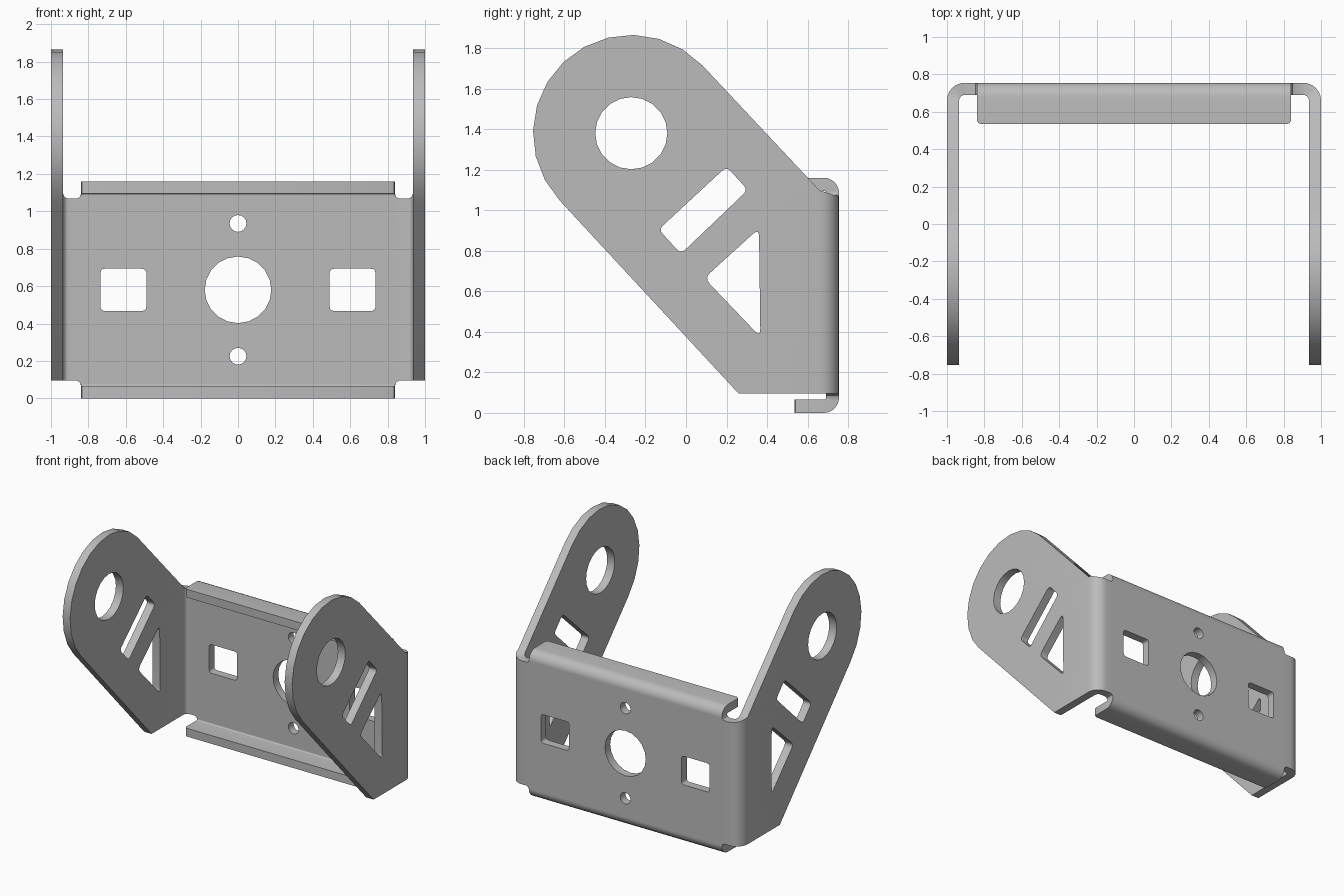
import bpy, bmesh
from math import sin, cos, pi, radians
from mathutils import Vector

if "Cube" in bpy.data.objects:
    bpy.data.objects.remove(bpy.data.objects["Cube"], do_unlink=True)

THICK = 0.065
BACK = 0.755            # outer face of the back panel
MID = 0.58              # middle height of the back panel
SIDE_R, SIDE_START = 0.095, 0.905     # bends into the side arms
LIP_R, LIP_START = 0.075, 0.505       # bends into the top and bottom lips
LIP_HALF = 0.84
STEPS = 6


def arc_length(radius):
    return radius * pi / 2


def arm(y, z):
    """Flat-sheet position of a point on a side arm."""
    return Vector((SIDE_START + arc_length(SIDE_R) + BACK - SIDE_R - y, z))


def circle(cx, cz, r, count):
    return [Vector((cx + r * cos(2 * pi * i / count), cz + r * sin(2 * pi * i / count)))
            for i in range(count)]


def rounded(points, cut):
    """Polygon with each corner replaced by a short curve."""
    pts, out = [Vector(p) for p in points], []
    for i, p in enumerate(pts):
        a = p + (pts[i - 1] - p).normalized() * cut
        b = p + (pts[(i + 1) % len(pts)] - p).normalized() * cut
        for t in (0, 0.25, 0.5, 0.75, 1):
            out.append(a * (1 - t) ** 2 + p * 2 * t * (1 - t) + b * t ** 2)
    return out


def mirrored(points):
    return [Vector((-p.x, p.y)) for p in points]


def bend(s, start, radius, depth):
    """Position along and inward after folding the sheet at start."""
    length = arc_length(radius)
    if s <= start:
        return s, depth
    if s >= start + length:
        return start + radius - depth, radius + s - start - length
    a = (s - start) / radius
    return start + (radius - depth) * sin(a), radius - (radius - depth) * cos(a)


# Right half of the flat sheet outline, bottom to top
lip_end = LIP_START + arc_length(LIP_R) + 0.145
half = [Vector(p) for p in (
    (0.82, MID - lip_end), (0.834, MID - lip_end + 0.006), (LIP_HALF, MID - lip_end + 0.02),
    (LIP_HALF, 0.07), (0.847, 0.087), (0.862, 0.095))]
half += [arm(0.26, 0.095)]
for i in range(13):
    a = radians(223.6 - 15 * i)
    half.append(arm(-0.27 + 0.485 * cos(a), 1.38 + 0.485 * sin(a)))
half += [arm(0.66, 1.097)]
half += [Vector(p) for p in (
    (0.98, 1.076), (0.91, 1.067), (0.862, 1.067), (0.847, 1.075), (LIP_HALF, 1.09),
    (LIP_HALF, MID + lip_end - 0.02), (0.834, MID + lip_end - 0.006), (0.82, MID + lip_end))]
loops = [half + mirrored(half)[::-1]]

# Back panel holes
loops += [circle(0, MID, 0.178, 20), circle(0, 0.935, 0.045, 16), circle(0, 0.225, 0.045, 16)]

# Paired holes: square window, pivot hole, slot and triangle
window = rounded([(0.49, 0.467), (0.735, 0.467), (0.735, 0.693), (0.49, 0.693)], 0.025)
pivot = [arm(*p) for p in circle(-0.27, 1.38, 0.178, 20)]
slot = [arm(*p) for p in rounded(
    [(0.2, 1.215), (0.305, 1.1), (-0.025, 0.785), (-0.135, 0.905)], 0.03)]
triangle = [arm(*p) for p in rounded([(0.36, 0.91), (0.09, 0.665), (0.367, 0.375)], 0.04)]
for hole in (window, pivot, slot, triangle):
    loops += [hole, mirrored(hole)]

# Flat sheet with thickness, filled from the outlines
curve = bpy.data.curves.new("flat_sheet", 'CURVE')
curve.dimensions = '2D'
curve.fill_mode = 'BOTH'
curve.extrude = THICK / 2
for loop in loops:
    spline = curve.splines.new('POLY')
    spline.points.add(len(loop) - 1)
    for point, p in zip(spline.points, loop):
        point.co = (p.x, p.y, 0, 1)
    spline.use_cyclic_u = True
flat = bpy.data.objects.new("flat_sheet", curve)
bpy.context.collection.objects.link(flat)
bpy.context.view_layer.update()
mesh = bpy.data.meshes.new_from_object(flat.evaluated_get(bpy.context.evaluated_depsgraph_get()))
bpy.data.objects.remove(flat, do_unlink=True)

bm = bmesh.new()
bm.from_mesh(mesh)
bmesh.ops.remove_doubles(bm, verts=bm.verts, dist=0.0002)


def crease(axis, value, faces):
    """Cut the sheet along one fold line."""
    edges = {e for f in faces for e in f.edges}
    verts = {v for f in faces for v in f.verts}
    no = Vector((1, 0, 0)) if axis == 0 else Vector((0, 1, 0))
    bmesh.ops.bisect_plane(bm, geom=list(verts) + list(edges) + list(faces),
                           dist=0.00001, plane_co=no * value, plane_no=no)


# Fold lines for the arms and the lips
for sign in (-1, 1):
    crease(0, sign * LIP_HALF, bm.faces[:])
    for i in range(STEPS + 1):
        crease(0, sign * (SIDE_START + arc_length(SIDE_R) * i / STEPS), bm.faces[:])
for sign in (-1, 1):
    for i in range(STEPS + 1):
        middle = [f for f in bm.faces if all(abs(v.co.x) < LIP_HALF + 0.001 for v in f.verts)]
        crease(1, MID + sign * (LIP_START + arc_length(LIP_R) * i / STEPS), middle)

# Fold the sheet into shape
for v in bm.verts:
    u, h, depth = v.co.x, v.co.y - MID, v.co.z + THICK / 2
    su, sh = (1 if u > 0 else -1), (1 if h > 0 else -1)
    if abs(u) < LIP_HALF + 0.001:
        along, inward = bend(abs(h), LIP_START, LIP_R, depth)
        v.co = (u, BACK - inward, MID + sh * along)
    else:
        along, inward = bend(abs(u), SIDE_START, SIDE_R, depth)
        v.co = (su * along, BACK - inward, MID + h)
bmesh.ops.recalc_face_normals(bm, faces=bm.faces)
bm.to_mesh(mesh)
bm.free()

# Bracket object and its single colour
grey = bpy.data.materials.new("grey_metal")
grey.use_nodes = True
grey.diffuse_color = (0.5, 0.5, 0.5, 1)
grey.node_tree.nodes["Principled BSDF"].inputs["Base Color"].default_value = (0.5, 0.5, 0.5, 1)
mesh.materials.clear()
mesh.materials.append(grey)
mesh.name = "bracket"
bracket = bpy.data.objects.new("bracket", mesh)
bpy.context.collection.objects.link(bracket)
bpy.context.view_layer.objects.active = bracket
bracket.select_set(True)
bpy.ops.object.shade_smooth_by_angle(angle=radians(30))
